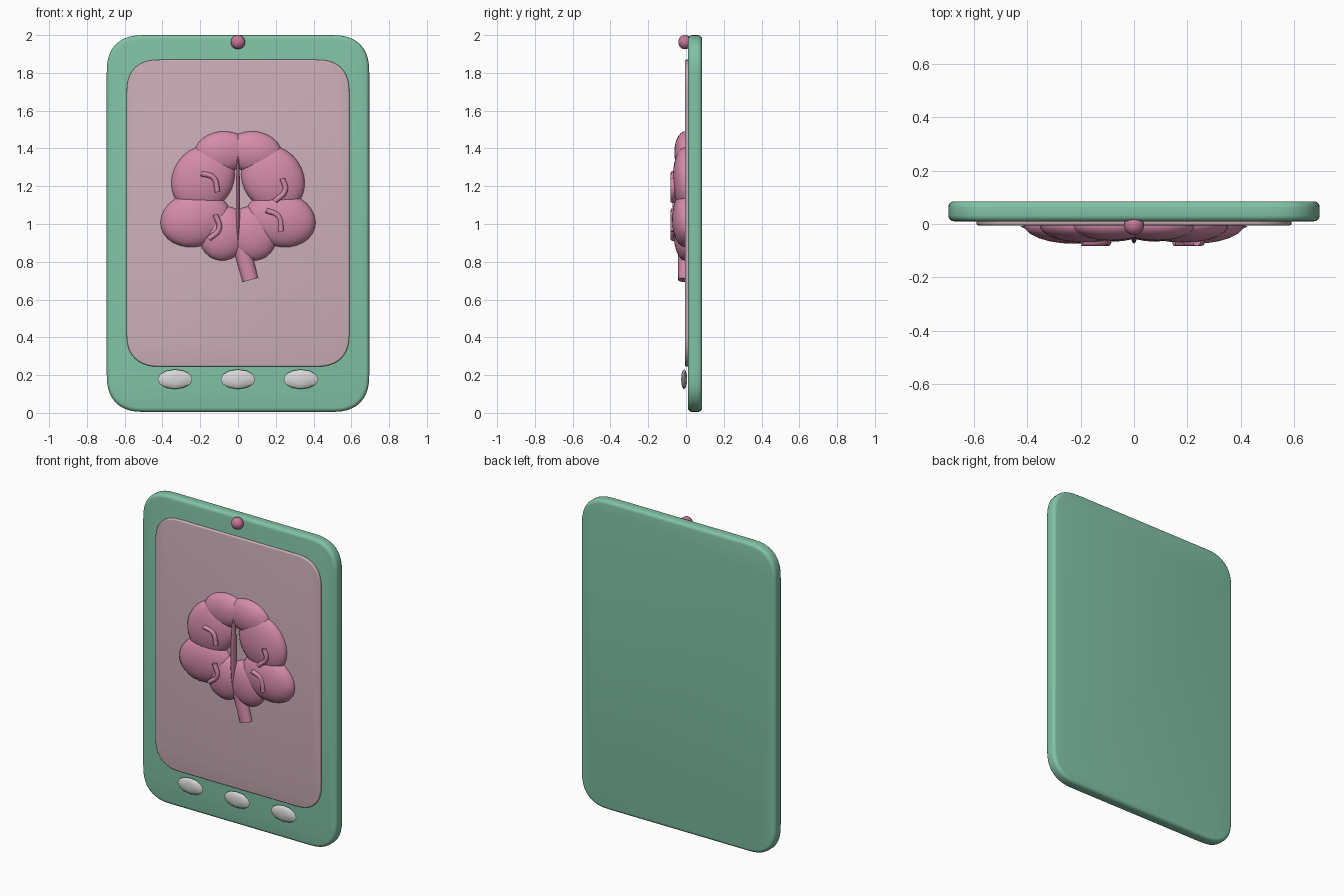
import bpy, bmesh, math
from mathutils import Matrix

if "Cube" in bpy.data.objects:
    bpy.data.objects.remove(bpy.data.objects["Cube"])


def material(name, rgb):
    m = bpy.data.materials.new(name)
    m.diffuse_color = (*rgb, 1)
    m.use_nodes = True
    m.node_tree.nodes["Principled BSDF"].inputs["Base Color"].default_value = m.diffuse_color
    return m


GREEN = material("mint_green", (0.22, 0.54, 0.38))
SCREEN = material("dusty_pink", (0.60, 0.42, 0.48))
PINK = material("brain_pink", (0.66, 0.26, 0.40))
DARK = material("deep_pink", (0.55, 0.19, 0.31))
WHITE = material("off_white", (0.68, 0.68, 0.68))


def finish(bm, name, mat, angle=40):
    bmesh.ops.recalc_face_normals(bm, faces=bm.faces)
    me = bpy.data.meshes.new(name)
    bm.to_mesh(me)
    bm.free()
    ob = bpy.data.objects.new(name, me)
    bpy.context.collection.objects.link(ob)
    me.materials.append(mat)
    bpy.ops.object.select_all(action='DESELECT')
    ob.select_set(True)
    bpy.context.view_layer.objects.active = ob
    bpy.ops.object.shade_smooth_by_angle(angle=math.radians(angle))
    return ob


def slab(name, mat, hw, z0, z1, r, y0, y1, edge):
    """Panel with soft squarish corners and rounded front and back edges."""
    hh, zc, n = (z1 - z0) / 2, (z0 + z1) / 2, 10
    bm = bmesh.new()
    steps = [math.pi / 2 * i / 4 for i in range(5)]
    levels = [(edge * (1 - math.sin(a)), y0 + edge * (1 - math.cos(a))) for a in steps]
    levels += [(edge * (1 - math.sin(a)), y1 - edge * (1 - math.cos(a))) for a in reversed(steps)]
    rings = []
    for inset, y in levels:
        ring, rr = [], r - inset
        for q in range(4):
            for i in range(n + 1):
                t = math.pi / 2 * i / n
                c, s = abs(math.cos(t)) ** 0.8, abs(math.sin(t)) ** 0.8
                u, v = [(c, s), (-s, c), (-c, -s), (s, -c)][q]
                sx, sz = [(1, 1), (-1, 1), (-1, -1), (1, -1)][q]
                ring.append(bm.verts.new((sx * (hw - r) + u * rr, y,
                                          zc + sz * (hh - r) + v * rr)))
        rings.append(ring)
    for a, b in zip(rings, rings[1:]):
        for i in range(len(a)):
            j = (i + 1) % len(a)
            bm.faces.new((a[i], a[j], b[j], b[i]))
    bm.faces.new(rings[0])
    bm.faces.new(rings[-1])
    return finish(bm, name, mat, 50)


def ellipsoid(name, mat, loc, radii, tilt=0, seg=24, rings=14, angle=60):
    bm = bmesh.new()
    bmesh.ops.create_uvsphere(bm, u_segments=seg, v_segments=rings, radius=1)
    bm.transform(Matrix.Translation(loc) @ Matrix.Rotation(math.radians(tilt), 4, 'Y')
                 @ Matrix.Diagonal((*radii, 1)))
    return finish(bm, name, mat, angle)


def fold(name, pts, radius, y):
    """Thin raised tube following an arc in the front plane."""
    cu = bpy.data.curves.new(name, 'CURVE')
    cu.dimensions = '3D'
    cu.bevel_depth = radius
    cu.bevel_resolution = 2
    cu.resolution_u = 6
    cu.use_fill_caps = True
    sp = cu.splines.new('BEZIER')
    sp.bezier_points.add(len(pts) - 1)
    for p, (x, z) in zip(sp.bezier_points, pts):
        p.co = (x, y, z)
        p.handle_left_type = p.handle_right_type = 'AUTO'
    ob = bpy.data.objects.new(name, cu)
    bpy.context.collection.objects.link(ob)
    cu.materials.append(PINK)


# Tablet body and screen
slab("tablet_body", GREEN, 0.695, 0.005, 2.0, 0.20, 0.01, 0.085, 0.022)
slab("screen", SCREEN, 0.59, 0.245, 1.87, 0.18, -0.005, 0.03, 0.008)

# Camera bead and three buttons
ellipsoid("camera_bead", DARK, (0, -0.005, 1.963), (0.038, 0.036, 0.038), seg=20, rings=12)
for i in (-1, 0, 1):
    ellipsoid("button", WHITE, (i * 0.333, -0.01, 0.178), (0.092, 0.016, 0.052),
              seg=8, rings=6, angle=60)

# Brain lobes, mirrored pairs: x, z, radius x, radius z, depth, tilt
LOBES = [("top_lobe", 0.085, 1.38, 0.148, 0.110, 0.058, 8),
         ("upper_side_lobe", 0.185, 1.24, 0.160, 0.185, 0.066, -35),
         ("lower_side_lobe", 0.225, 1.025, 0.188, 0.145, 0.070, 14),
         ("bottom_lobe", 0.075, 0.95, 0.130, 0.145, 0.062, -20)]
for name, x, z, rx, rz, ry, tilt in LOBES:
    for side in (-1, 1):
        ellipsoid(name, PINK, (side * x, -0.004, z), (rx, ry, rz), side * tilt)

# Centre groove ridge
ellipsoid("centre_ridge", PINK, (0, -0.045, 1.135), (0.011, 0.028, 0.228), seg=12)

# Curved folds
fold("fold_upper_left", [(-0.195, 1.267), (-0.13, 1.245), (-0.108, 1.17)], 0.014, -0.069)
fold("fold_upper_right", [(0.235, 1.24), (0.25, 1.18), (0.195, 1.12)], 0.014, -0.069)
fold("fold_lower_left", [(-0.12, 1.05), (-0.10, 0.975), (-0.155, 0.92)], 0.014, -0.069)
fold("fold_lower_right", [(0.15, 1.072), (0.215, 1.04), (0.228, 0.96)], 0.014, -0.069)

# Brain stem
bm = bmesh.new()
bmesh.ops.create_cone(bm, cap_ends=True, segments=16, radius1=0.042, radius2=0.046, depth=0.22)
bm.transform(Matrix.Translation((0.037, -0.01, 0.81))
             @ Matrix.Rotation(math.radians(-15), 4, 'Y') @ Matrix.Diagonal((1, 0.75, 1, 1)))
finish(bm, "brain_stem", PINK)
